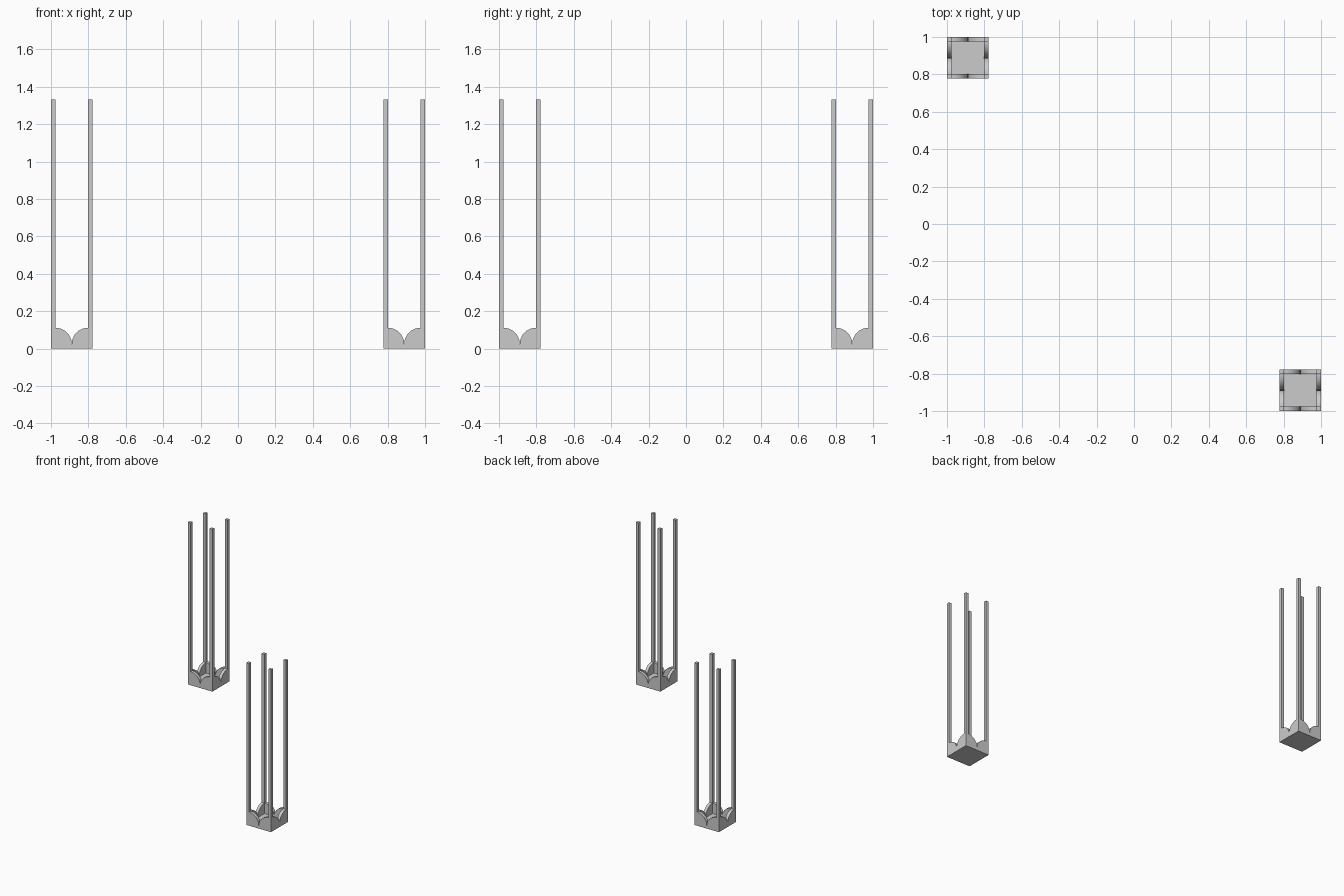
import bpy, bmesh, math
from mathutils import Matrix, Vector

if "Cube" in bpy.data.objects:
    bpy.data.objects.remove(bpy.data.objects["Cube"])

W = 2 / 9          # width of one frame
H = 4 / 3          # post height
T = W / 9          # post, wall and floor thickness
R = W / 2 - T      # scallop radius
SEG = 16


def finish(name, bm, smooth=False):
    bmesh.ops.recalc_face_normals(bm, faces=bm.faces)
    me = bpy.data.meshes.new(name)
    bm.to_mesh(me)
    bm.free()
    ob = bpy.data.objects.new(name, me)
    bpy.context.collection.objects.link(ob)
    if smooth:
        bpy.ops.object.select_all(action='DESELECT')
        ob.select_set(True)
        bpy.context.view_layer.objects.active = ob
        bpy.ops.object.shade_smooth_by_angle(angle=math.radians(30))
    return ob


def box(name, center, size):
    bm = bmesh.new()
    bmesh.ops.create_cube(bm, size=1, matrix=Matrix.Translation(center) @ Matrix.Diagonal((*size, 1)))
    return finish(name, bm)


def scalloped_wall(name, cx, cy, turn):
    # Two quarter-round lobes meeting in a cusp at the middle
    left = [(-R + R * math.sin(a), T + R * math.cos(a))
            for a in (math.pi / 2 * i / SEG for i in range(SEG + 1))]
    right = [(-x, z) for x, z in reversed(left[:-1])]
    outline = [(-R, 0)] + left + right + [(R, 0)]
    bm = bmesh.new()
    face = bm.faces.new([bm.verts.new((x, -W / 2, z)) for x, z in outline])
    ext = bmesh.ops.extrude_face_region(bm, geom=[face])
    moved = [v for v in ext['geom'] if isinstance(v, bmesh.types.BMVert)]
    bmesh.ops.translate(bm, verts=moved, vec=Vector((0, T, 0)))
    bmesh.ops.transform(bm, verts=bm.verts, matrix=Matrix.Translation((cx, cy, 0))
                        @ Matrix.Rotation(turn * math.pi / 2, 4, 'Z'))
    finish(name, bm, smooth=True)


# Two identical frames at opposite corners
C = 1 - W / 2
P = W / 2 - T / 2
for label, cx, cy in (("back_left", -C, C), ("front_right", C, -C)):
    box(f"{label}_floor", (cx, cy, T / 2), (2 * R, 2 * R, T))
    for i, (sx, sy) in enumerate(((-1, -1), (1, -1), (1, 1), (-1, 1))):
        box(f"{label}_post_{i + 1}", (cx + sx * P, cy + sy * P, H / 2), (T, T, H))
        scalloped_wall(f"{label}_wall_{i + 1}", cx, cy, i)
